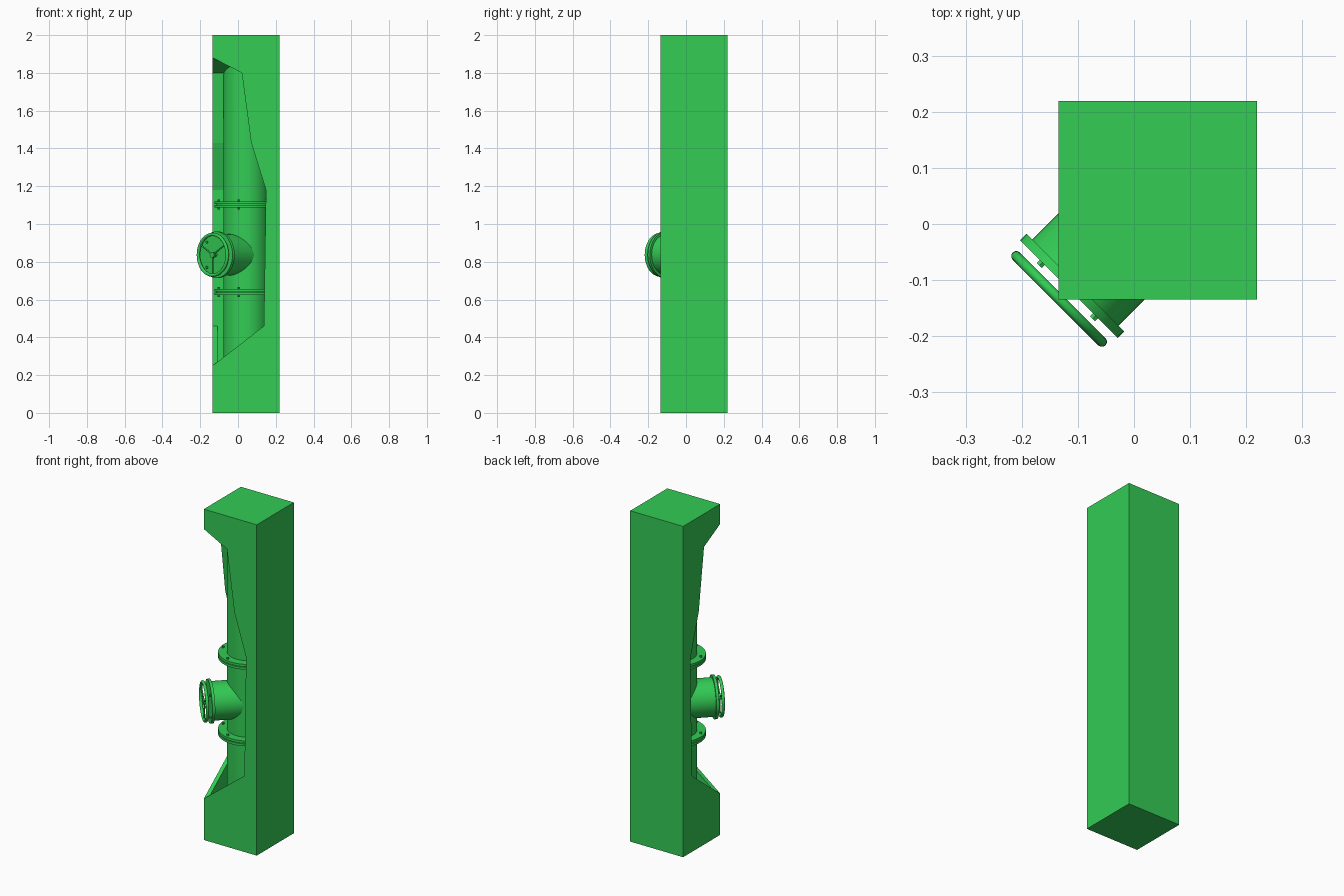
import bpy, bmesh
from math import pi, cos, sin, sqrt
from mathutils import Matrix, Vector

if "Cube" in bpy.data.objects:
    bpy.data.objects.remove(bpy.data.objects["Cube"])

green = bpy.data.materials.new("green")
green.diffuse_color = (0.033, 0.604, 0.09, 1)
green.use_nodes = True
green.node_tree.nodes["Principled BSDF"].inputs["Base Color"].default_value = green.diffuse_color
C, HALF, WALL = 0.0425, 0.177, 0.025          # column axis, half width, wall thickness
S = sqrt(0.5)
MAIN = Matrix.Translation((C, C, 0))           # upright frame on the pipe axis
OUT = Vector((-S, -S, 0))                      # direction of the open corner
UP = Vector((0, 0, 1))
SIDE = UP.cross(OUT)
BRANCH = Matrix((SIDE, UP, OUT)).transposed().to_4x4()   # local z points outward
BRANCH.translation = (C, C, 0.837)


def finish(name, bm, matrix=Matrix(), smooth=True):
    bmesh.ops.recalc_face_normals(bm, faces=bm.faces)
    me = bpy.data.meshes.new(name)
    bm.to_mesh(me)
    bm.free()
    me.materials.append(green)
    ob = bpy.data.objects.new(name, me)
    bpy.context.collection.objects.link(ob)
    ob.matrix_world = matrix
    bpy.ops.object.select_all(action='DESELECT')
    ob.select_set(True)
    bpy.context.view_layer.objects.active = ob
    if smooth:
        bpy.ops.object.shade_smooth_by_angle(angle=0.6)
    return ob


def add_cyl(bm, r, z0, z1, segs=48, at=(0, 0)):
    m = Matrix.Translation((at[0], at[1], (z0 + z1) / 2))
    bmesh.ops.create_cone(bm, cap_ends=True, segments=segs, radius1=r, radius2=r,
                          depth=z1 - z0, matrix=m)


def cyl(name, r, z0, z1, matrix, segs=48):
    bm = bmesh.new()
    add_cyl(bm, r, z0, z1, segs)
    return finish(name, bm, matrix)


def bolts(name, n, ring, start, r, z0, z1, matrix):
    bm = bmesh.new()
    for i in range(n):
        a = start + 2 * pi * i / n
        add_cyl(bm, r, z0, z1, 6, (ring * cos(a), ring * sin(a)))
    return finish(name, bm, matrix, False)


def square_loft(name, sections):
    """Stack of squares, each given as (height, low x and y, high x and y)."""
    bm = bmesh.new()
    rings = [[bm.verts.new((x, y, z)) for x, y in ((a, a), (b, a), (b, b), (a, b))]
             for z, a, b in sections]
    bm.faces.new(rings[0])
    bm.faces.new(rings[-1])
    for r0, r1 in zip(rings, rings[1:]):
        for i in range(4):
            j = (i + 1) % 4
            bm.faces.new((r0[i], r0[j], r1[j], r1[i]))
    return finish(name, bm, smooth=False)


# square column with an open notch along one corner and a pocket below it
lo, hi = C - HALF, C + HALF
column = square_loft("column", [(0, lo, hi), (2, lo, hi)])
e = lo - 0.1
notch = square_loft("notch_cutter", [
    (0.211, e, lo - 0.05), (0.46, e, 0.137), (1.18, e, 0.148),
    (1.43, e, 0.07), (1.8, e, 0.02), (1.906, e, lo - 0.05)])
pocket = square_loft("pocket_cutter", [(0.08, lo + WALL, 0.137), (0.459, lo + WALL, 0.137)])
bpy.context.view_layer.objects.active = column
for cutter in (notch, pocket):
    mod = column.modifiers.new("cut", 'BOOLEAN')
    mod.operation, mod.solver, mod.object = 'DIFFERENCE', 'EXACT', cutter
    bpy.ops.object.modifier_apply(modifier=mod.name)
    bpy.data.objects.remove(cutter)

# main pipe with two bolted joints
cyl("main_pipe", 0.12, 0.08, 1.87, MAIN, 64)
for label, z in (("lower", 0.64), ("upper", 1.103)):
    cyl(label + "_flange_bottom", 0.168, z - 0.016, z - 0.002, MAIN, 64)
    cyl(label + "_flange_top", 0.168, z + 0.002, z + 0.016, MAIN, 64)
    cyl(label + "_gasket", 0.16, z - 0.003, z + 0.003, MAIN, 64)
    bolts(label + "_flange_bolts", 6, 0.15, pi / 12, 0.007, z - 0.026, z + 0.026, MAIN)

# branch pipe and its closing flange
cyl("branch_pipe", 0.109, 0.0, 0.212, BRANCH)
cyl("branch_flange", 0.123, 0.208, 0.224, BRANCH)
bolts("branch_bolts", 4, 0.095, pi / 4, 0.007, 0.222, 0.232, BRANCH)

# valve stem and hub
cyl("valve_stem", 0.009, 0.215, 0.254, BRANCH, 16)
cyl("wheel_hub", 0.016, 0.241, 0.256, BRANCH, 16)

# handwheel rim
bpy.ops.mesh.primitive_torus_add(major_segments=48, minor_segments=12,
                                 major_radius=0.108, minor_radius=0.009)
rim = bpy.context.object
rim.name = "wheel_rim"
rim.matrix_world = BRANCH @ Matrix.Translation((0, 0, 0.249))
rim.data.materials.append(green)
bpy.ops.object.shade_smooth_by_angle(angle=0.6)

# three spokes
for i in range(3):
    turn = Matrix.Rotation(-pi / 2 + 2 * pi * i / 3, 4, 'Z') @ Matrix.Rotation(pi / 2, 4, 'Y')
    cyl(f"wheel_spoke_{i + 1}", 0.004, 0.0, 0.108,
        BRANCH @ Matrix.Translation((0, 0, 0.249)) @ turn, 12)
